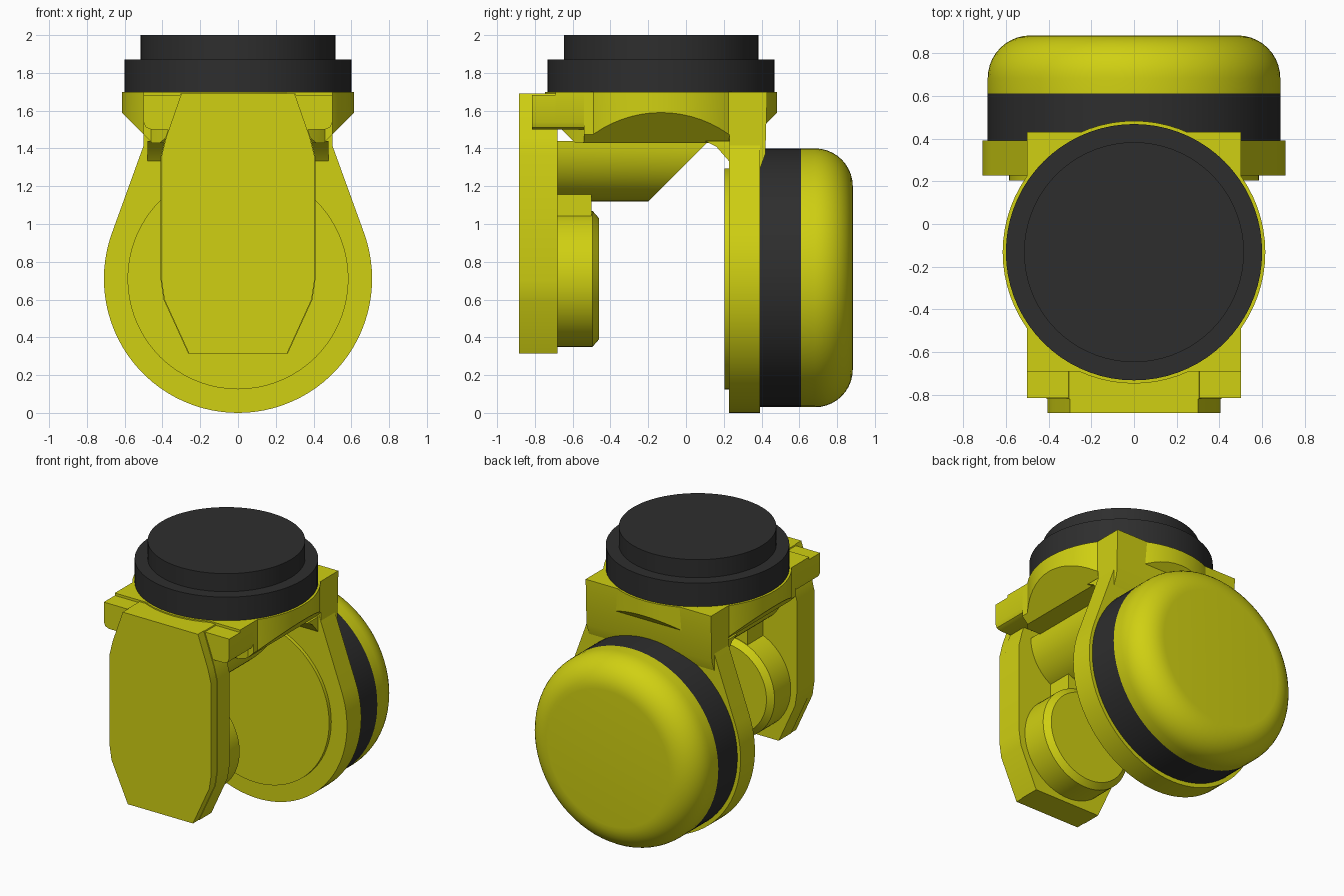
import bpy, bmesh, math
from mathutils import Vector

if "Cube" in bpy.data.objects:
    bpy.data.objects.remove(bpy.data.objects["Cube"], do_unlink=True)


def material(name, color):
    m = bpy.data.materials.new(name)
    m.use_nodes = True
    m.diffuse_color = color
    m.node_tree.nodes["Principled BSDF"].inputs["Base Color"].default_value = color
    return m


YELLOW = material("yellow", (0.63, 0.63, 0.006, 1))
BLACK = material("black", (0.027, 0.027, 0.027, 1))
AXLE = 0.71       # height of the wheel axis
PIVOT = -0.132    # y of the swivel axis


def finish(name, bm, mat, cuts=()):
    # each cut is a plane (point, outward normal); the cut face is closed
    for co, no in cuts:
        geom = bm.verts[:] + bm.edges[:] + bm.faces[:]
        res = bmesh.ops.bisect_plane(bm, geom=geom, dist=1e-5, plane_co=Vector(co),
                                     plane_no=Vector(no), clear_outer=True)
        edges = [e for e in res["geom_cut"] if isinstance(e, bmesh.types.BMEdge)]
        bmesh.ops.holes_fill(bm, edges=edges, sides=0)
    bmesh.ops.recalc_face_normals(bm, faces=bm.faces[:])
    me = bpy.data.meshes.new(name)
    bm.to_mesh(me)
    bm.free()
    me.materials.append(mat)
    ob = bpy.data.objects.new(name, me)
    bpy.context.collection.objects.link(ob)
    bpy.ops.object.select_all(action='DESELECT')
    ob.select_set(True)
    bpy.context.view_layer.objects.active = ob
    bpy.ops.object.shade_smooth_by_angle(angle=math.radians(30))
    return ob


def prism(name, pts, a, b, axis='Y', mat=YELLOW, cuts=()):
    # extrude an (x, z) outline along y, or a (y, z) outline along x
    bm = bmesh.new()
    def at(p, t):
        return (p[0], t, p[1]) if axis == 'Y' else (t, p[0], p[1])
    face = bm.faces.new([bm.verts.new(at(p, a)) for p in pts])
    res = bmesh.ops.extrude_face_region(bm, geom=[face], use_keep_orig=True)
    move = Vector(at((0, 0), b - a))
    for v in res["geom"]:
        if isinstance(v, bmesh.types.BMVert):
            v.co += move
    return finish(name, bm, mat, cuts)


def lathe(name, profile, axis, center, mat, cuts=(), steps=72):
    # turn a (radius, distance along axis) profile, capped at both ends
    bm = bmesh.new()
    rings = []
    for r, t in profile:
        ring = []
        for i in range(steps):
            a = math.tau * i / steps
            u, w = r * math.cos(a), r * math.sin(a)
            ring.append(bm.verts.new((u, t, center + w) if axis == 'Y' else (u, center + w, t)))
        rings.append(ring)
    for p, q in zip(rings, rings[1:]):
        for i in range(steps):
            j = (i + 1) % steps
            bm.faces.new((p[i], p[j], q[j], q[i]))
    bm.faces.new(rings[0])
    bm.faces.new(rings[-1])
    return finish(name, bm, mat, cuts)


def mirrored(half):
    return half + [(-x, z) for x, z in reversed(half)]


# Swivel flange
lathe("swivel_flange", [(0.6, 1.7), (0.6, 1.87), (0.515, 1.87), (0.515, 2.0)],
      'Z', PIVOT, BLACK)

# Round collar with undersides sloping inwards on four sides
R = 0.615
slopes = [((dx * R, PIVOT + dy * R, 1.59), (dx, dy, -1))
          for dx, dy in ((1, 0), (-1, 0), (0, 1), (0, -1))]
lathe("collar", [(R, 1.43), (R, 1.699)], 'Z', PIVOT, YELLOW, slopes)

# Main body block
prism("body_block", mirrored([(0.5, 1.7), (0.5, 1.475), (0.455, 1.43)]), -0.54, 0.3)
prism("front_shoulder", mirrored([(0.5, 1.7), (0.5, 1.54), (0.488, 1.512), (0.46, 1.5)]),
      -0.69, -0.52)
prism("front_lip", mirrored([(0.5, 1.682), (0.5, 1.54), (0.488, 1.512), (0.46, 1.5)]),
      -0.815, -0.69)

# Back wall above the wheel, with its sloping lower edge
prism("back_wall", [(0.23, 1.7), (0.43, 1.7), (0.42, 1.37), (0.38, 1.26), (0.23, 1.26)],
      -0.5, 0.5, 'X')
prism("inner_gusset", [(0.1, 1.44), (0.16, 1.41), (0.23, 1.33), (0.25, 1.44)],
      -0.48, 0.48, 'X')

# Half-round rib under the body, cut off at 45 degrees
arc = [(0.31 * math.cos(a), 1.44 - 0.32 * math.sin(a))
       for a in (math.pi * i / 24 for i in range(25))]
prism("underside_rib", arc, -0.7, 0.16, cuts=[((0, -0.2, 1.12), (0, 1, -1))])

# Front plate with a slightly smaller outer face
outline = [(0.3, 1.69), (0.38, 1.46), (0.405, 1.36), (0.405, 0.7), (0.39, 0.6), (0.26, 0.315)]
prism("front_plate", mirrored([(x + 0.004, z) for x, z in outline]), -0.82, -0.68)
prism("front_plate_face", mirrored(outline), -0.885, -0.82)
prism("plate_rib", mirrored([(0.14, 1.3), (0.14, 0.9)]), -0.7, -0.5)
lathe("plate_hub", [(0.36, -0.7), (0.36, -0.495), (0.32, -0.46)], 'Y', AXLE, YELLOW)

# Teardrop wheel arm: round below, straight tangents above
start, end = math.radians(20), math.radians(-200)
drop = [(0.71 * math.cos(a), AXLE + 0.71 * math.sin(a))
        for a in (start + (end - start) * i / 56 for i in range(57))]
prism("wheel_arm", [(0.48, 1.47)] + drop + [(-0.48, 1.47)], 0.228, 0.392)
lathe("arm_disc", [(0.585, 0.203), (0.585, 0.24)], 'Y', AXLE, YELLOW)

# Wheel: black band and rounded yellow cap
W = 0.685
lathe("wheel_band", [(W, 0.385), (W, 0.61)], 'Y', AXLE + 0.005, BLACK)
corner = 0.2
cap = [(W, 0.61)]
for i in range(11):
    a = math.pi / 2 * i / 10
    cap.append((W - corner * (1 - math.cos(a)), 0.883 - corner * (1 - math.sin(a))))
lathe("wheel_cap", cap, 'Y', AXLE + 0.005, YELLOW)
